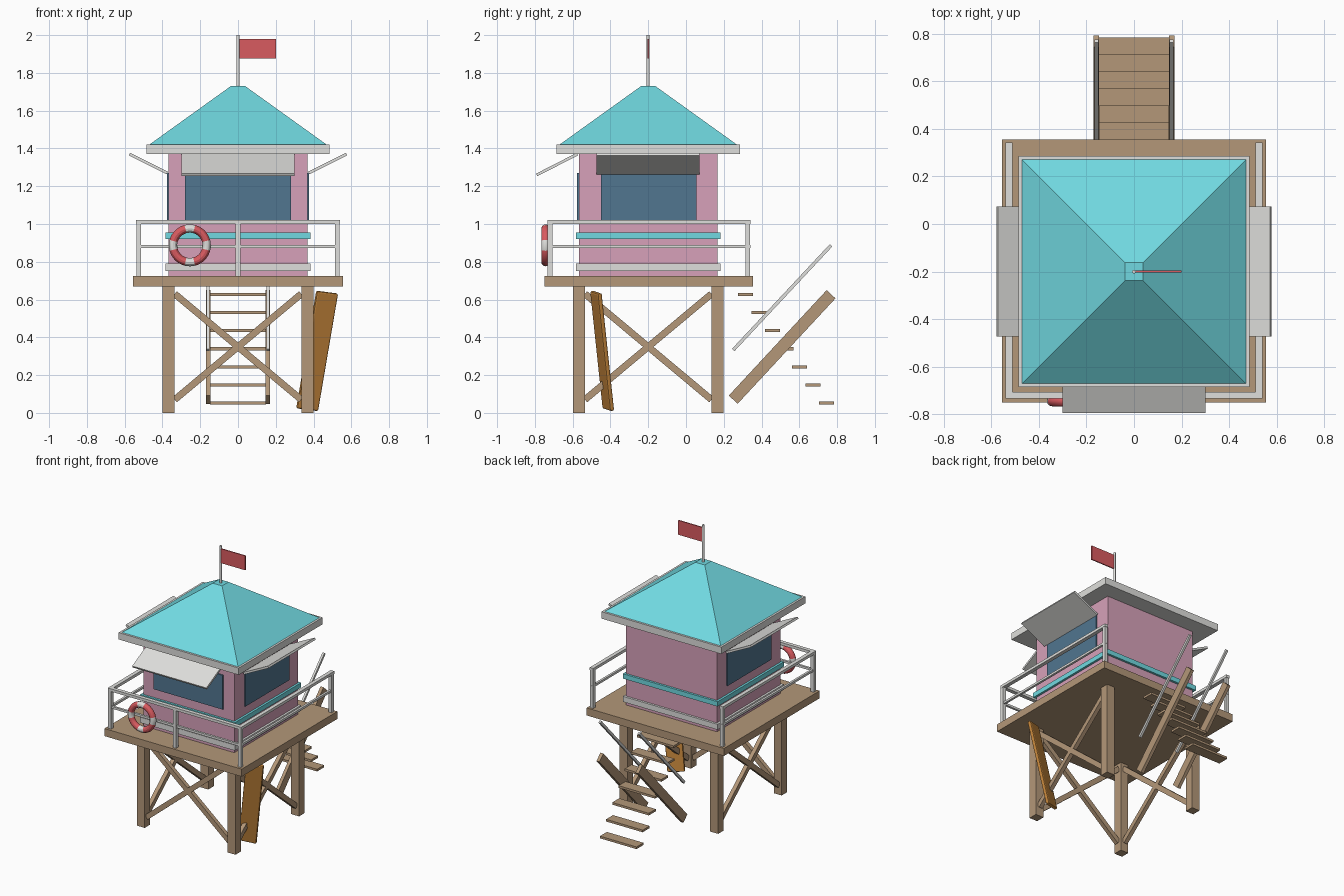
import bpy, bmesh, math
from mathutils import Vector, Matrix

cube = bpy.data.objects.get("Cube")
if cube:
    bpy.data.objects.remove(cube, do_unlink=True)


def material(name, r, g, b):
    col = [(c / 255) ** 2.2 for c in (r, g, b)] + [1]
    m = bpy.data.materials.new(name)
    m.use_nodes = True
    m.diffuse_color = col
    m.node_tree.nodes["Principled BSDF"].inputs["Base Color"].default_value = col
    return m


WOOD = material("weathered_wood", 178, 150, 120)
PINK = material("pink_wall", 214, 160, 184)
TEAL = material("turquoise", 112, 216, 224)
WHITE = material("off_white", 222, 222, 219)
BLUE = material("window_blue", 82, 117, 143)
RED = material("red", 216, 91, 96)
AMBER = material("amber_board", 190, 129, 60)

CY = -0.2          # centre of the hut along y
DECK = 0.725       # deck top


def make(name, bm, mat):
    mesh = bpy.data.meshes.new(name)
    bmesh.ops.recalc_face_normals(bm, faces=bm.faces)
    bm.to_mesh(mesh)
    bm.free()
    mesh.materials.append(mat)
    ob = bpy.data.objects.new(name, mesh)
    bpy.context.collection.objects.link(ob)
    return ob


def box(name, mat, x, y, z):
    """Box from (min, max) pairs."""
    bm = bmesh.new()
    size = [p[1] - p[0] for p in (x, y, z)]
    mid = [(p[0] + p[1]) / 2 for p in (x, y, z)]
    bmesh.ops.create_cube(bm, size=1, matrix=Matrix.Translation(mid) @ Matrix.Diagonal(size + [1]))
    return make(name, bm, mat)


def square(name, mat, half, z):
    return box(name, mat, (-half, half), (CY - half, CY + half), z)


def beam(name, mat, a, b, side, width, thick):
    """Box running from a to b; side is the width direction."""
    a, b, side = Vector(a), Vector(b), Vector(side)
    axis = (b - a).normalized()
    side = (side - axis * side.dot(axis)).normalized()
    rot = Matrix((side, axis.cross(side), axis)).transposed().to_4x4()
    bm = bmesh.new()
    bmesh.ops.create_cube(bm, size=1, matrix=Matrix.Translation((a + b) / 2) @ rot
                          @ Matrix.Diagonal((width, thick, (b - a).length, 1)))
    return make(name, bm, mat)


# Deck, legs and cross braces
box("deck", WOOD, (-0.555, 0.555), (-0.75, 0.355), (0.67, DECK))
P, H = 0.367, 0.032
for sx in (-1, 1):
    for sy in (-1, 1):
        x, y = sx * P, CY + sy * P
        box("leg", WOOD, (x - H, x + H), (y - H, y + H), (0, 0.67))
        beam("side_brace", WOOD, (x, CY - sy * 0.335, 0.07), (x, CY + sy * 0.335, 0.63),
             (1, 0, 0), 0.03, 0.036)
    beam("front_brace", WOOD, (-sx * 0.335, CY - P, 0.07), (sx * 0.335, CY - P, 0.63),
         (0, 1, 0), 0.03, 0.036)

# Hut walls and trim bands
square("hut_walls", PINK, P, (DECK, 1.375))
square("base_band", WHITE, 0.383, (0.75, 0.79))
square("stripe_band", TEAL, 0.383, (0.92, 0.955))

# Windows and awnings
box("front_window", BLUE, (-0.28, 0.28), (-0.576, -0.567), (1.02, 1.27))
beam("front_awning", WHITE, (0, -0.575, 1.37), (0, -0.79, 1.26), (1, 0, 0), 0.6, 0.015)
for s in (-1, 1):
    xs = sorted((s * 0.367, s * 0.376))
    box("side_window", BLUE, xs, (-0.45, 0.055), (1.02, 1.27))
    beam("side_awning", WHITE, (s * 0.375, CY, 1.27), (s * 0.575, CY, 1.37),
         (0, 1, 0), 0.545, 0.015)

# Roof: fascia and a truncated pyramid
square("roof_fascia", WHITE, 0.485, (1.37, 1.42))
bm = bmesh.new()
bmesh.ops.create_cone(bm, cap_ends=True, segments=4, radius1=0.47 * math.sqrt(2),
                      radius2=0.038 * math.sqrt(2), depth=0.31,
                      matrix=Matrix.Translation((0, CY, 1.575)) @ Matrix.Rotation(math.pi / 4, 4, 'Z'))
make("roof", bm, TEAL)

# Flag
bm = bmesh.new()
bmesh.ops.create_cone(bm, cap_ends=True, segments=12, radius1=0.008, radius2=0.008, depth=0.3,
                      matrix=Matrix.Translation((0, CY, 1.85)))
make("flag_pole", bm, WHITE)
box("flag", RED, (0.005, 0.2), (CY - 0.004, CY + 0.004), (1.875, 1.98))

# Railings on the front and both sides
RX, RF, RB = 0.525, -0.72, 0.327
for x, y in ((-RX, RF), (0, RF), (RX, RF), (-RX, RB), (RX, RB)):
    box("rail_post", WHITE, (x - 0.0125, x + 0.0125), (y - 0.0125, y + 0.0125), (DECK, 1.01))
for name, z, w, h in (("top_rail", 1.01, 0.028, 0.02), ("middle_rail", 0.882, 0.016, 0.016)):
    beam(name, WHITE, (-RX - w / 2, RF, z), (RX + w / 2, RF, z), (0, 1, 0), w, h)
    for x in (-RX, RX):
        beam(name, WHITE, (x, RF, z), (x, RB + 0.015, z), (1, 0, 0), w, h)

# Stairs: treads, stringers and handrails
for i in range(7):
    y, z = 0.315 + i * 0.0713, 0.627 - i * 0.0958
    box("stair_tread", WOOD, (-0.148, 0.148), (y - 0.04, y + 0.04), (z - 0.008, z + 0.008))
for s in (-1, 1):
    x = s * 0.158
    beam("stair_stringer", WOOD, (x, 0.25, 0.07), (x, 0.768, 0.628), (1, 0, 0), 0.024, 0.064)
    beam("stair_handrail", WHITE, (x, 0.25, 0.333), (x, 0.768, 0.887), (1, 0, 0), 0.016, 0.018)

# Life ring with four white wraps
bpy.ops.mesh.primitive_torus_add(location=(-0.255, -0.744, 0.887), rotation=(math.pi / 2, 0, 0),
                                 major_segments=48, minor_segments=12,
                                 major_radius=0.089, minor_radius=0.022)
ring = bpy.context.object
ring.name = "life_ring"
ring.data.materials.append(RED)
ring.data.materials.append(WHITE)
quarter = math.pi / 2
for f in ring.data.polygons:
    a = math.atan2(f.center.y, f.center.x) / quarter
    f.material_index = int(abs(a - round(a)) * 90 < 15)
bpy.ops.object.shade_smooth_by_angle()

# Rescue board leaning against a leg
mid, half = Vector((0.419, -0.444, 0.328)), Vector((0.053, -0.033, 0.311))
board = beam("rescue_board", AMBER, mid - half, mid + half, (0.94, 0.34, 0), 0.122, 0.025)
bev = board.modifiers.new("rounded_edges", 'BEVEL')
bev.width = 0.009
bev.segments = 2
